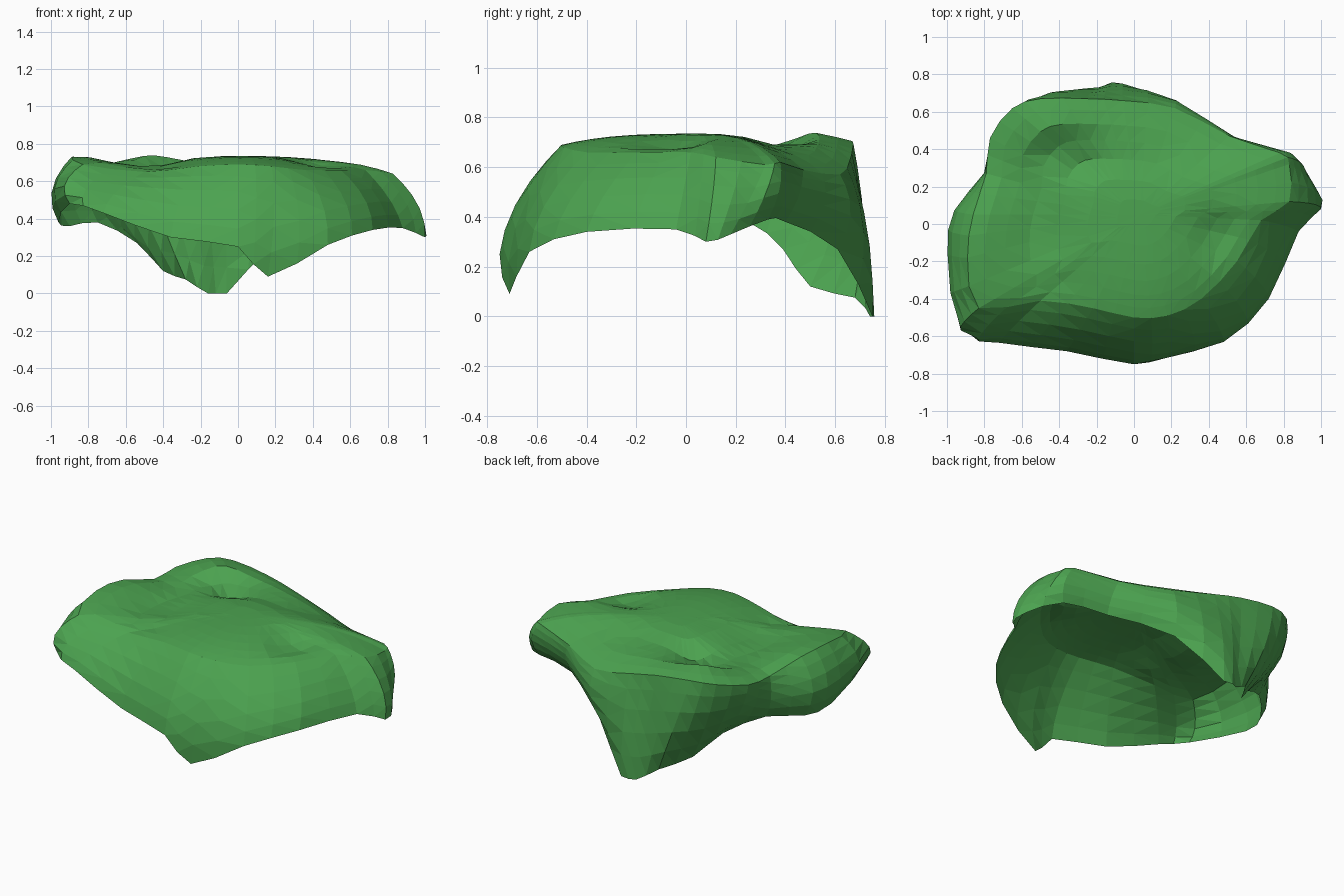
import bpy, bmesh, math
from mathutils import Vector

if "Cube" in bpy.data.objects:
    bpy.data.objects.remove(bpy.data.objects["Cube"])

# Stations counter-clockwise from the right tip:
# shoulder x,y,z | hem x,y,z | outward bulge of the hanging wall
STATIONS = [
    (.83, .12, .64, 1.0, .08, .30, .05),
    (.83, .32, .61, .98, .18, .33, .02),
    (.78, .38, .62, .82, .33, .39, .05),
    (.51, .47, .59, .54, .40, .38, .03),
    (.22, .62, .57, .20, .61, .27, .05),
    (-.06, .66, .63, -.06, .75, 0, .03),
    (-.26, .67, .675, -.16, .74, 0, .01),
    (-.50, .67, .705, -.28, .68, .075, .04),
    (-.65, .62, .70, -.40, .50, .12, .06),
    (-.77, .46, .67, -.54, .39, .27, .06),
    (-.79, .27, .66, -.75, .25, .38, .03),
    (-.86, .05, .72, -.90, .08, .36, .08),
    (-.89, -.18, .73, -.96, -.12, .38, .07),
    (-.83, -.45, .69, -.90, -.57, .48, .07),
    (-.50, -.41, .65, -.72, -.635, .43, .06),
    (-.22, -.45, .68, -.36, -.68, .30, .05),
    (.0, -.50, .69, .0, -.75, .25, .05),
    (.18, -.49, .68, .16, -.71, .09, .08),
    (.36, -.40, .66, .48, -.63, .26, .06),
    (.55, -.20, .66, .72, -.40, .34, .05),
    (.68, .02, .66, .88, -.04, .35, .03),
]
CENTRE = Vector((.03, .05, .735))
# Soft dents and swells of the top: x, y, height, radius in x, radius in y
DENTS = [(-.5, -.05, -.07, .2, .32), (-.32, .36, -.08, .17, .12),
         (.43, -.06, -.05, .14, .14), (.05, .36, -.03, .3, .12),
         (-.5, .52, .03, .18, .12)]


def resample(rows):
    # Add a smooth in-between station after each given one
    out = []
    n = len(rows)
    for i in range(n):
        a, b, c, d = (rows[(i + k) % n] for k in (-1, 0, 1, 2))
        out.append(b)
        out.append([.5625 * (q + r) - .0625 * (p + s)
                    for p, q, r, s in zip(a, b, c, d)])
    return out


def top_point(shoulder, f):
    p = shoulder.lerp(CENTRE, f)
    p.z = shoulder.z + (CENTRE.z - shoulder.z) * (1 - (1 - f) ** 3)
    for x, y, h, rx, ry in DENTS:
        d2 = ((p.x - x) / rx) ** 2 + ((p.y - y) / ry) ** 2
        p.z += h * math.exp(-d2) * min(1, f * 5)
    return p


stations = resample(STATIONS)
bm = bmesh.new()
rings = []
# Hanging wall, hem up to shoulder
for t in (0, .22, .45, .67, .86):
    ring = []
    for sx, sy, sz, hx, hy, hz, b in stations:
        p = Vector((hx, hy, max(0, hz))).lerp(Vector((sx, sy, sz)), t)
        out = Vector((p.x, p.y, 0)).normalized()
        ring.append(bm.verts.new(p + out * b * 4 * t * (1 - t)))
    rings.append(ring)
# Top, shoulder in to the centre
for f in (0, .1, .22, .36, .52, .7, .87):
    rings.append([bm.verts.new(top_point(Vector(s[:3]), f)) for s in stations])
n = len(stations)
for lo, hi in zip(rings, rings[1:]):
    for i in range(n):
        j = (i + 1) % n
        bm.faces.new((lo[i], lo[j], hi[j], hi[i]))
mid = bm.verts.new(CENTRE)
for i in range(n):
    bm.faces.new((rings[-1][i], rings[-1][(i + 1) % n], mid))
bmesh.ops.triangulate(bm, faces=bm.faces[:], quad_method='BEAUTY')

mesh = bpy.data.meshes.new("draped_canopy")
bm.to_mesh(mesh)
bm.free()
green = bpy.data.materials.new("leaf green")
green.diffuse_color = (.072, .365, .08, 1)
green.use_nodes = True
green.node_tree.nodes["Principled BSDF"].inputs["Base Color"].default_value = green.diffuse_color
mesh.materials.append(green)
bpy.context.collection.objects.link(bpy.data.objects.new("draped_canopy", mesh))
